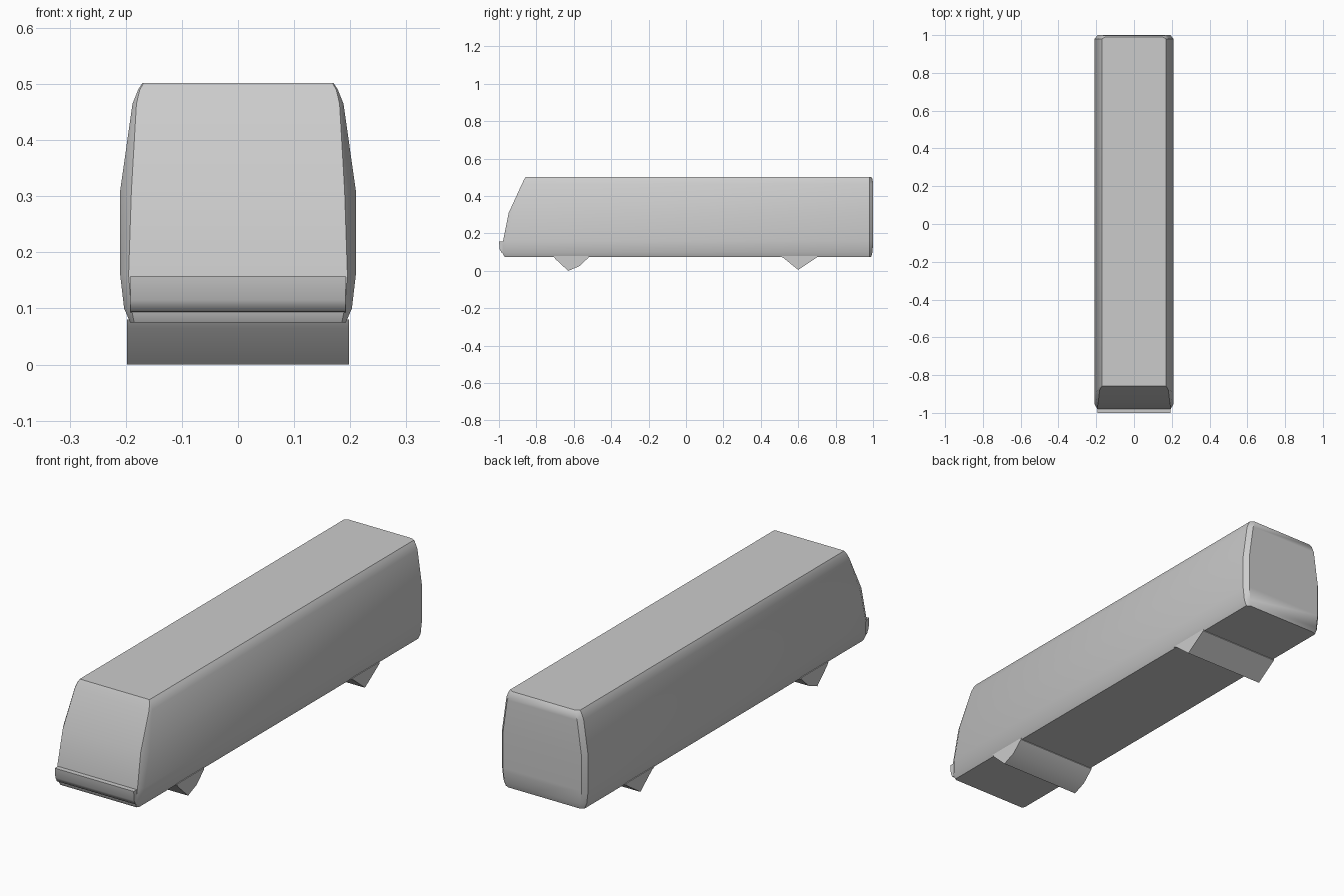
import bpy, bmesh, math

if "Cube" in bpy.data.objects:
    bpy.data.objects.remove(bpy.data.objects["Cube"])

grey = bpy.data.materials.new("plain grey")
grey.diffuse_color = (0.6, 0.6, 0.6, 1)
grey.use_nodes = True
grey.node_tree.nodes["Principled BSDF"].inputs["Base Color"].default_value = grey.diffuse_color


def finish(name, bm, angle):
    bmesh.ops.recalc_face_normals(bm, faces=bm.faces[:])
    mesh = bpy.data.meshes.new(name)
    bm.to_mesh(mesh)
    bm.free()
    mesh.materials.append(grey)
    ob = bpy.data.objects.new(name, mesh)
    bpy.context.collection.objects.link(ob)
    bpy.ops.object.select_all(action='DESELECT')
    ob.select_set(True)
    bpy.context.view_layer.objects.active = ob
    bpy.ops.object.shade_smooth_by_angle(angle=math.radians(angle))
    return ob


def prism(name, profile, half, angle=35):
    """Extrude a (y, z) profile across the width."""
    bm = bmesh.new()
    left, right = ([bm.verts.new((s * half, y, z)) for y, z in profile] for s in (-1, 1))
    n = len(profile)
    bm.faces.new(left)
    bm.faces.new(right)
    for i in range(n):
        j = (i + 1) % n
        bm.faces.new((left[i], left[j], right[j], right[i]))
    return finish(name, bm, angle)


# Body: rows of (z, half width, nose y, nose half width, tail inset)
rows = [
    (0.075, 0.192, -0.970, 0.185, 0.020),
    (0.100, 0.203, -0.984, 0.190, 0.005),
    (0.160, 0.210, -0.978, 0.195, 0.000),
    (0.310, 0.210, -0.948, 0.190, 0.000),
    (0.465, 0.188, -0.877, 0.181, 0.000),
    (0.490, 0.178, -0.865, 0.175, 0.005),
    (0.502, 0.170, -0.858, 0.168, 0.020),
]
bm = bmesh.new()
rings = []
for station in range(4):
    ring = []
    for side in (-1, 1):
        for z, w, nose, nose_w, inset in (rows if side == 1 else rows[::-1]):
            if station == 0:
                x, y = nose_w, nose
            elif station == 1:
                x, y = w, nose + 0.035 * (w - nose_w) / 0.02
            elif station == 2:
                x, y = w, 0.98
            else:
                x, y = w - 0.018, 1.0 - inset * 0.5
            ring.append(bm.verts.new((side * x, y, z)))
    rings.append(ring)
n = len(rings[0])
for a, b in zip(rings, rings[1:]):
    for i in range(n):
        j = (i + 1) % n
        bm.faces.new((a[i], a[j], b[j], b[i]))
# Nose and tail panels
for ring in (rings[0], rings[-1]):
    for i in range(n // 2 - 1):
        bm.faces.new((ring[i], ring[i + 1], ring[n - 2 - i], ring[n - 1 - i]))
finish("bus_body", bm, 40)

# Front bumper lip
prism("front_bumper", [(-0.965, 0.09), (-0.985, 0.095), (-0.996, 0.115), (-1.0, 0.158),
                       (-0.975, 0.158)], 0.192, 50)

# Wheel wedges under the floor
prism("front_wheels", [(-0.71, 0.08), (-0.70, 0.065), (-0.63, 0.0), (-0.57, 0.025),
                       (-0.52, 0.072), (-0.52, 0.08)], 0.198)
prism("rear_wheels", [(0.50, 0.08), (0.52, 0.07), (0.60, 0.005), (0.70, 0.072),
                      (0.70, 0.08)], 0.198)
